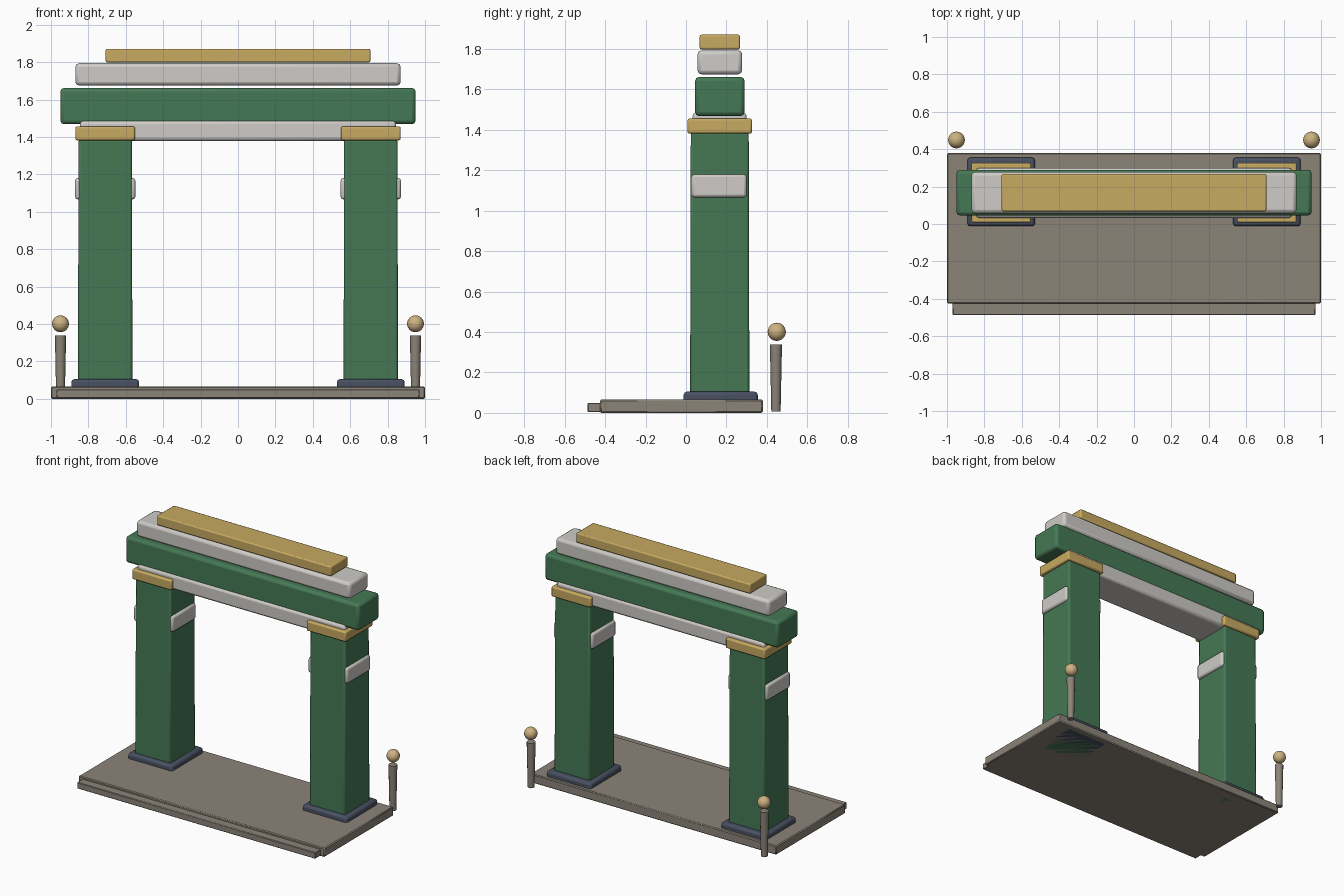
import bpy, math

if "Cube" in bpy.data.objects:
    bpy.data.objects.remove(bpy.data.objects["Cube"])


def material(name, rgb):
    m = bpy.data.materials.new(name)
    m.diffuse_color = (*rgb, 1)
    m.use_nodes = True
    m.node_tree.nodes["Principled BSDF"].inputs["Base Color"].default_value = m.diffuse_color
    return m


GREEN = material("green_paint", (0.06, 0.19, 0.09))
GOLD = material("gold_trim", (0.58, 0.40, 0.12))
PALE = material("pale_stone", (0.62, 0.60, 0.57))
STONE = material("paving_stone", (0.26, 0.23, 0.19))
SLATE = material("slate", (0.065, 0.08, 0.12))
LAMP = material("lamp_globe", (0.62, 0.45, 0.22))


def finish(name, mat):
    ob = bpy.context.object
    ob.name = name
    ob.data.materials.append(mat)
    return ob


def box(name, x, y, z, mat, bevel=0.01, segments=2, top=1.0):
    """Bevelled box from (min, max) ranges; top scales the upper face."""
    r = (x, y, z)
    bpy.ops.mesh.primitive_cube_add(size=1, location=[(a + b) / 2 for a, b in r])
    ob = finish(name, mat)
    size = [b - a for a, b in r]
    for v in ob.data.vertices:
        s = top if v.co.z > 0 else 1.0
        v.co = (v.co.x * size[0] * s, v.co.y * size[1] * s, v.co.z * size[2])
    mod = ob.modifiers.new("edge_bevel", 'BEVEL')
    mod.width, mod.segments = bevel, segments
    bpy.ops.object.shade_smooth_by_angle(angle=math.radians(35))
    return ob


# Paved platform and low front step
box("platform", (-1, 1), (-0.425, 0.38), (0, 0.066), STONE, 0.006, 1)
box("front_step", (-0.97, 0.97), (-0.487, -0.40), (0.004, 0.05), STONE, 0.004, 1)

# Two gate pillars with plinth, side bands and capital
for side, s in (("left", -1), ("right", 1)):
    c = 0.71 * s
    box(side + "_plinth", (c - 0.181, c + 0.181), (-0.012, 0.355), (0, 0.105),
        SLATE, 0.016)
    box(side + "_pillar", (c - 0.146, c + 0.146), (0.02, 0.314), (0.0, 1.388),
        GREEN, 0.012, top=0.975)
    box(side + "_band", (c - 0.161, c + 0.161), (0.028, 0.30), (1.066, 1.18),
        PALE, 0.014)
    box(side + "_capital", (c - 0.16, c + 0.16), (0.007, 0.327), (1.382, 1.456),
        GOLD, 0.01)

# Stacked beams across the top
box("under_beam", (-0.845, 0.845), (0.032, 0.30), (1.378, 1.487), PALE, 0.018)
box("main_lintel", (-0.95, 0.95), (0.045, 0.29), (1.468, 1.662), GREEN, 0.02)
box("upper_beam", (-0.87, 0.87), (0.057, 0.278), (1.675, 1.794), PALE, 0.02)
box("crown_beam", (-0.708, 0.708), (0.068, 0.267), (1.799, 1.871), GOLD, 0.008)

# Tapered lamp posts with floating globes behind the gate
for side, s in (("left", -1), ("right", 1)):
    bpy.ops.mesh.primitive_cone_add(vertices=12, radius1=0.023, radius2=0.03,
                                    depth=0.332, location=(0.949 * s, 0.445, 0.172))
    finish(side + "_lamp_post", STONE)
    bpy.ops.object.shade_smooth_by_angle(angle=math.radians(35))
    bpy.ops.mesh.primitive_uv_sphere_add(segments=20, ring_count=12, radius=0.045,
                                         location=(0.949 * s, 0.449, 0.401))
    finish(side + "_lamp_globe", LAMP)
    bpy.ops.object.shade_smooth_by_angle(angle=math.radians(35))
